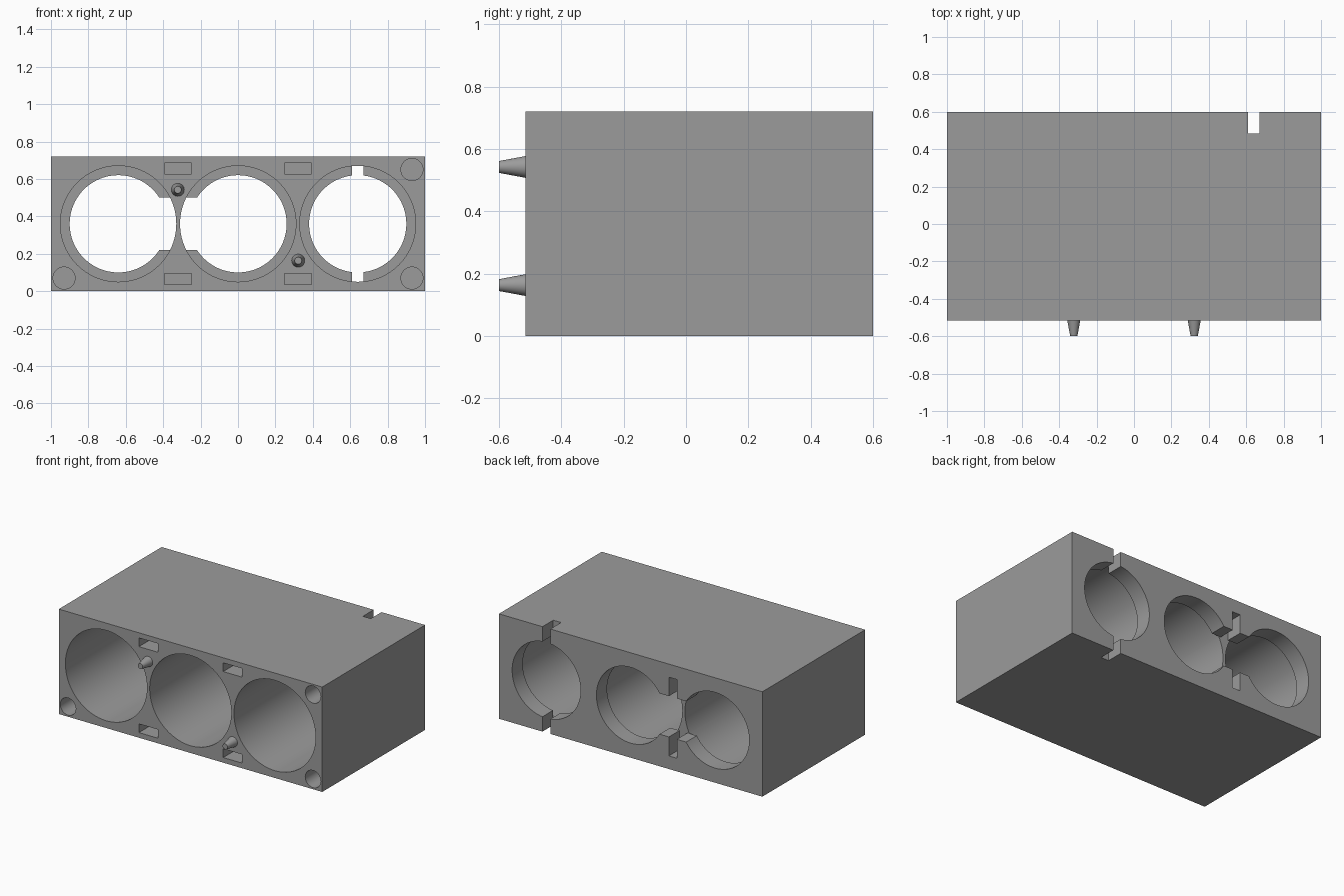
import bpy, math
from mathutils import Matrix

if "Cube" in bpy.data.objects:
    bpy.data.objects.remove(bpy.data.objects["Cube"])

FRONT, BACK, HEIGHT = -0.515, 0.6, 0.72
MID = HEIGHT / 2

grey = bpy.data.materials.new("mid grey")
grey.diffuse_color = (0.33, 0.33, 0.33, 1)
grey.use_nodes = True
grey.node_tree.nodes["Principled BSDF"].inputs["Base Color"].default_value = grey.diffuse_color


def box(name, x0, x1, y0, y1, z0, z1):
    bpy.ops.mesh.primitive_cube_add(size=1)
    ob = bpy.context.object
    ob.name = name
    ob.data.transform(Matrix.Translation(((x0 + x1) / 2, (y0 + y1) / 2, (z0 + z1) / 2))
                      @ Matrix.Diagonal((x1 - x0, y1 - y0, z1 - z0, 1)))
    ob.data.materials.append(grey)
    return ob


def rod(name, x, z, y0, y1, r0, r1, sides=64):
    """Round part along y, radius r0 at y0 and r1 at y1."""
    bpy.ops.mesh.primitive_cone_add(vertices=sides, radius1=r0, radius2=r1, depth=y1 - y0)
    ob = bpy.context.object
    ob.name = name
    ob.data.transform(Matrix.Translation((x, (y0 + y1) / 2, z))
                      @ Matrix.Rotation(-math.pi / 2, 4, 'X'))
    ob.data.materials.append(grey)
    return ob


def smooth(ob):
    bpy.ops.object.select_all(action='DESELECT')
    ob.select_set(True)
    bpy.context.view_layer.objects.active = ob
    bpy.ops.object.shade_smooth_by_angle(angle=math.radians(30))


block = box("block", -1, 1, FRONT, BACK, 0, HEIGHT)
cutters = []

# Three wide bores from the front, each with a narrower opening through the back lip
for x in (-0.64, 0, 0.64):
    cutters.append(rod("bore_cutter", x, MID, FRONT - 0.1, 0.485, 0.31, 0.31, 96))
    cutters.append(rod("opening_cutter", x, MID, 0.4, BACK + 0.1, 0.26, 0.26, 96))

# Round corner sockets and rectangular pockets in the front face
for z in (0.07, 0.65):
    for x in (-0.93, 0.93):
        cutters.append(rod("socket_cutter", x, z, FRONT - 0.1, FRONT + 0.2, 0.059, 0.059, 40))
    for x in (-0.32, 0.32):
        cutters.append(box("pocket_cutter", x - 0.072, x + 0.072, FRONT - 0.1, FRONT + 0.2,
                           z - 0.03 + (0.005 if z > MID else -0.005),
                           z + 0.03 + (0.005 if z > MID else -0.005)))

# Back slots: full height notch, link between two openings, short upright slot
cutters.append(box("notch_cutter", 0.61, 0.67, 0.483, BACK + 0.1, -0.1, HEIGHT + 0.1))
cutters.append(box("link_cutter", -0.52, -0.12, 0.483, BACK + 0.1, MID - 0.14, MID + 0.14))
cutters.append(box("upright_cutter", -0.35, -0.29, 0.483, BACK + 0.1, 0.09, 0.63))

for c in cutters:
    mod = block.modifiers.new("cut", 'BOOLEAN')
    mod.operation, mod.solver, mod.object = 'DIFFERENCE', 'EXACT', c
    bpy.context.view_layer.objects.active = block
    bpy.ops.object.modifier_apply(modifier=mod.name)
    bpy.data.objects.remove(c, do_unlink=True)
smooth(block)

# Tapered locating pegs on the front
for name, x, z in (("upper_peg", -0.322, 0.542), ("lower_peg", 0.322, 0.163)):
    smooth(rod(name, x, z, -0.6, FRONT + 0.001, 0.019, 0.035, 40))
